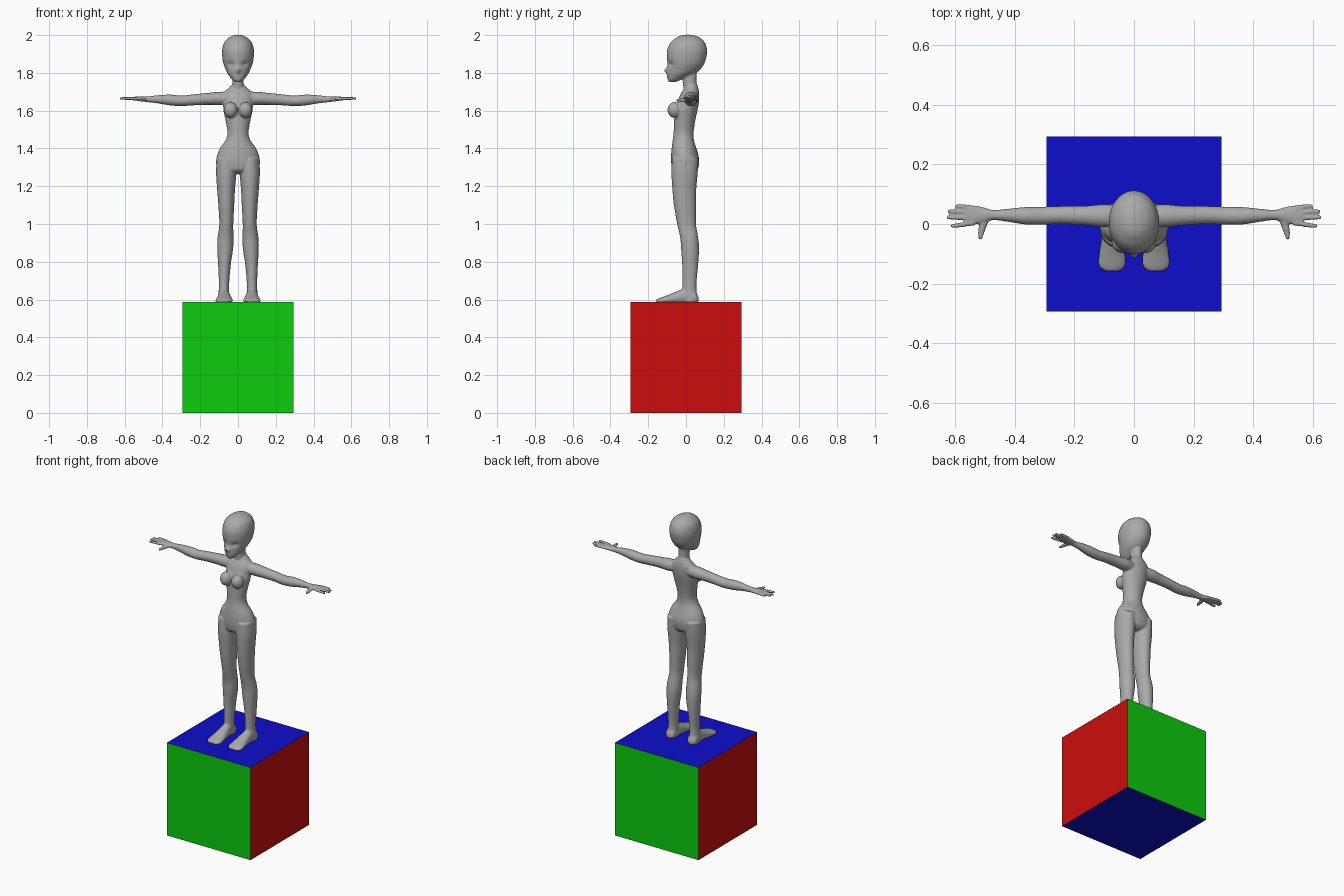
import bpy, bmesh, math
from mathutils import Matrix, Vector


def material(name, rgb):
    m = bpy.data.materials.new(name)
    m.diffuse_color = (*rgb, 1)
    return m


red = material("red", (0.604, 0.004, 0.004))
green = material("green", (0.004, 0.604, 0.004))
blue = material("blue", (0.004, 0.004, 0.604))
grey = material("grey", (0.4, 0.4, 0.4))


def add_object(name, bm, mats):
    bmesh.ops.recalc_face_normals(bm, faces=bm.faces)
    me = bpy.data.meshes.new(name)
    bm.to_mesh(me)
    bm.free()
    ob = bpy.data.objects.new(name, me)
    bpy.context.collection.objects.link(ob)
    for m in mats:
        me.materials.append(m)
    return ob


def smooth_rows(rows, steps=5):
    """Catmull-Rom interpolation of the section rows."""
    out = []
    for i in range(len(rows) - 1):
        p0, p1 = rows[max(i - 1, 0)], rows[i]
        p2, p3 = rows[i + 1], rows[min(i + 2, len(rows) - 1)]
        for k in range(steps):
            t = k / steps
            out.append([0.5 * (2 * b + (c - a) * t + (2 * a - 5 * b + 4 * c - d) * t * t
                               + (3 * b - a - 3 * c + d) * t ** 3)
                        for a, b, c, d in zip(p0, p1, p2, p3)])
    out.append(list(rows[-1]))
    return out


def loft(bm, axis, rows, side=1, n=32):
    """Oval sections along an axis; row = (position, u min, u max, v min, v max)."""
    rings, made = [], []
    for t, u0, u1, v0, v1 in smooth_rows(rows):
        ring = []
        for j in range(n):
            a = 2 * math.pi * j / n
            u = (u0 + u1) / 2 + (u1 - u0) / 2 * math.cos(a)
            v = (v0 + v1) / 2 + (v1 - v0) / 2 * math.sin(a)
            x, y, z = {"x": (t, u, v), "y": (u, t, v), "z": (u, v, t)}[axis]
            ring.append(bm.verts.new((x * side, y, z)))
        rings.append(ring)
        made += ring
    for a, b in zip(rings, rings[1:]):
        for j in range(n):
            k = (j + 1) % n
            bm.faces.new((a[j], a[k], b[k], b[j]))
    bm.faces.new(rings[0])
    bm.faces.new(rings[-1])
    return made


# Plinth cube: one colour per axis
bm = bmesh.new()
bmesh.ops.create_cube(bm, size=0.586, matrix=Matrix.Translation((0, 0, 0.293)))
bm.normal_update()
for f in bm.faces:
    f.material_index = max(range(3), key=lambda i: abs(f.normal[i]))
add_object("plinth_cube", bm, [red, green, blue])

bm = bmesh.new()

# Head: (z, half width, front, back)
head = [(1.752, .015, -.090, -.055), (1.766, .032, -.098, -.02), (1.79, .051, -.101, .03),
        (1.81, .062, -.100, .067), (1.845, .076, -.098, .095), (1.88, .083, -.101, .107),
        (1.92, .084, -.100, .112), (1.96, .074, -.082, .100), (1.985, .051, -.053, .075),
        (1.997, .028, -.03, .047), (2.002, .008, -.003, .02)]
for v in loft(bm, "z", [(z, -w, w, f, b) for z, w, f, b in head], n=48):
    x, y, z = v.co
    if y < -.02:   # eye sockets and nose
        v.co.y += .012 * math.exp(-((abs(x) - .036) / .016) ** 2 - ((z - 1.845) / .014) ** 2)
        v.co.y -= .018 * math.exp(-(x / .011) ** 2 - ((z - 1.813) / .013) ** 2)

# Neck
loft(bm, "z", [(1.69, -.036, .036, -.01, .062), (1.74, -.03, .03, -.016, .056),
               (1.78, -.03, .03, -.018, .056), (1.84, -.03, .03, -.02, .06)])

# Torso: (z, half width, front, back)
torso = [(1.74, .030, -.005, .058), (1.715, .055, -.012, .066), (1.685, .083, -.03, .07),
         (1.64, .079, -.048, .068), (1.60, .077, -.060, .06), (1.54, .064, -.063, .048),
         (1.48, .056, -.066, .040), (1.44, .068, -.071, .043), (1.40, .096, -.076, .055),
         (1.36, .112, -.079, .067), (1.32, .116, -.078, .069), (1.285, .105, -.07, .06),
         (1.265, .06, -.04, .035)]
loft(bm, "z", [(z, -w, w, f, b) for z, w, f, b in torso])

leg = [(1.35, .012, .113, -.074, .066), (1.27, .009, .116, -.077, .062),
       (1.18, .016, .110, -.072, .054), (1.10, .020, .104, -.064, .053),
       (1.00, .025, .099, -.047, .053), (.93, .024, .108, -.031, .064),
       (.87, .026, .110, -.026, .069), (.78, .039, .105, -.020, .064),
       (.68, .047, .101, -.018, .055), (.63, .046, .104, -.02, .058),
       (.587, .044, .108, -.02, .066)]
foot = [(.067, .062, .088, .585, .61), (.05, .046, .106, .572, .64), (0, .045, .105, .572, .66),
        (-.05, .037, .109, .572, .643), (-.10, .029, .117, .574, .622),
        (-.14, .029, .118, .576, .608), (-.158, .048, .098, .58, .60)]
arm = [(.04, -.01, .06, 1.632, 1.70), (.10, -.011, .066, 1.63, 1.70), (.16, -.005, .061, 1.631, 1.694),
       (.24, 0, .06, 1.628, 1.686), (.30, -.002, .058, 1.624, 1.68), (.36, -.002, .057, 1.628, 1.685),
       (.42, .007, .051, 1.638, 1.682), (.47, .013, .047, 1.644, 1.676), (.50, .005, .055, 1.648, 1.675),
       (.54, -.003, .063, 1.653, 1.674), (.565, .001, .06, 1.656, 1.673)]
# Fingers: (tip x, root y, tip y)
fingers = [(.597, .053, .060), (.622, .037, .042), (.625, .020, .022), (.612, .004, -.006)]

for s in (1, -1):
    loft(bm, "z", leg, s)
    for v in loft(bm, "y", foot, s):
        v.co.z = max(v.co.z, .586)   # flat sole
    loft(bm, "x", arm, s)
    for tip, y0, y1 in fingers:
        loft(bm, "x", [(.535, y0 - .009, y0 + .009, 1.656, 1.673),
                       (tip - .012, y1 - .0075, y1 + .0075, 1.657, 1.672),
                       (tip + .002, y1 - .005, y1 + .005, 1.66, 1.67)], s, 12)
    # Thumb
    loft(bm, "y", [(.03, .478, .51, 1.65, 1.672), (-.01, .494, .521, 1.648, 1.667),
                   (-.04, .505, .522, 1.648, 1.663), (-.053, .511, .521, 1.65, 1.66)], s, 12)
    # Bust
    bmesh.ops.create_uvsphere(bm, u_segments=24, v_segments=16, radius=1,
                              matrix=Matrix.LocRotScale(Vector((s * .039, -.06, 1.604)), None,
                                                        Vector((.036, .038, .042))))

# Fuse all body parts into one smooth skin
body = add_object("mannequin", bm, [grey])
rm = body.modifiers.new("fuse", "REMESH")
rm.mode = "VOXEL"
rm.voxel_size = 0.0045
rm.use_smooth_shade = True
sm = body.modifiers.new("soften", "SMOOTH")
sm.factor = 0.5
sm.iterations = 3
bpy.context.view_layer.objects.active = body
body.select_set(True)
for name in ("fuse", "soften"):
    bpy.ops.object.modifier_apply(modifier=name)
bpy.ops.object.shade_smooth()
